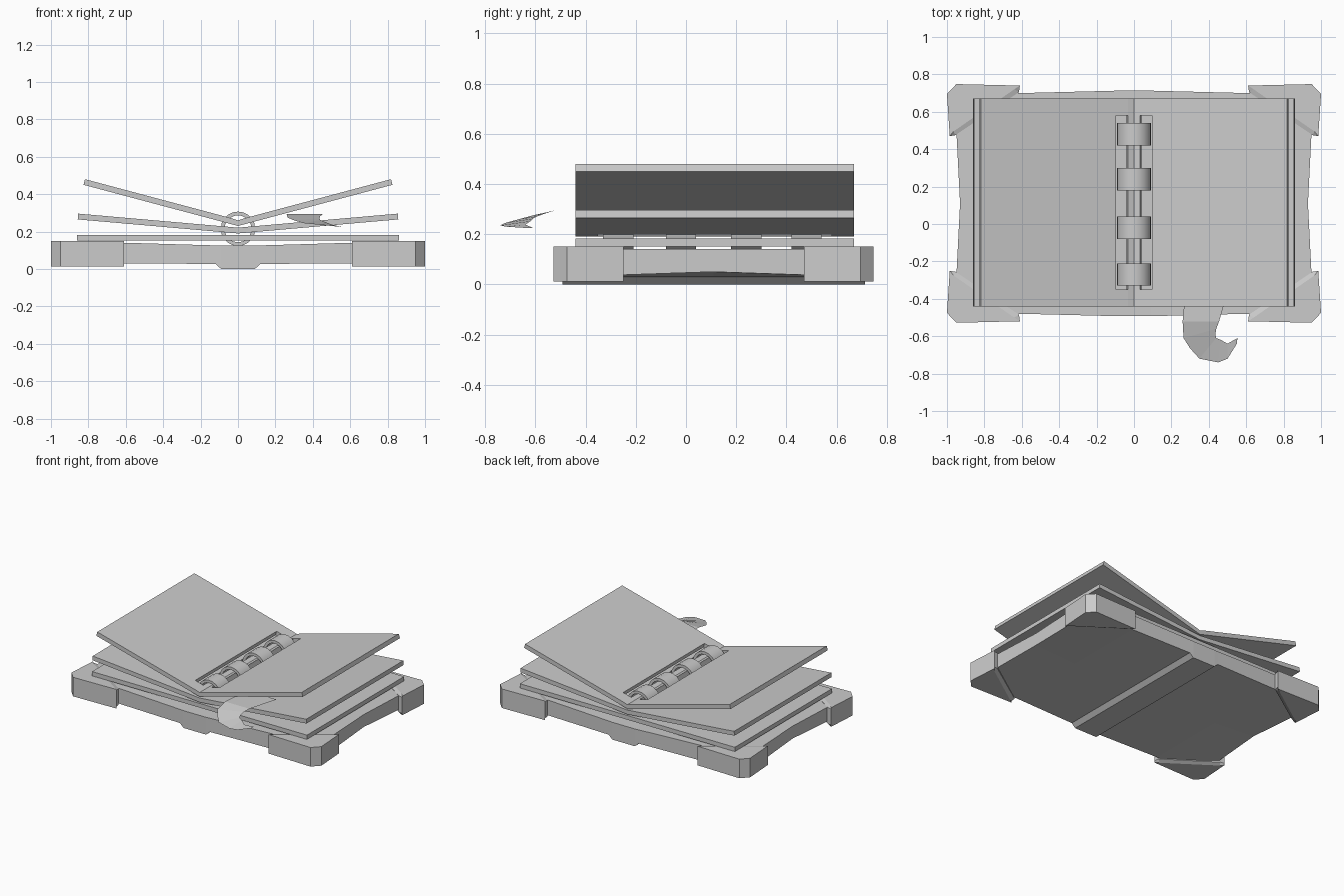
import bpy, bmesh, math

if "Cube" in bpy.data.objects:
    bpy.data.objects.remove(bpy.data.objects["Cube"])

CY = 0.11  # y of the book's middle line


def finish(bm, name):
    bmesh.ops.remove_doubles(bm, verts=bm.verts, dist=1e-5)
    bmesh.ops.recalc_face_normals(bm, faces=bm.faces)
    me = bpy.data.meshes.new(name)
    bm.to_mesh(me)
    bm.free()
    ob = bpy.data.objects.new(name, me)
    bpy.context.collection.objects.link(ob)
    return ob


def loft(bm, loops, closed=False):
    """Skin equal-length closed loops; cap the ends unless the loft is closed."""
    rings = [[bm.verts.new(p) for p in lp] for lp in loops]
    n = len(rings[0])
    pairs = list(zip(rings, rings[1:]))
    if closed:
        pairs.append((rings[-1], rings[0]))
    else:
        bm.faces.new(rings[0])
        bm.faces.new(rings[-1])
    for a, b in pairs:
        for i in range(n):
            j = (i + 1) % n
            bm.faces.new((a[i], a[j], b[j], b[i]))


# Cover: stations across x, pinched at the middle of each side, with a raised spine
half = [(0.09, 0.603, 0.125, 0.0), (0.12, 0.602, 0.126, 0.027),
        (0.6, 0.59, 0.14, 0.03), (0.96, 0.59, 0.14, 0.03)]
stations = [(-x, h, t, b) for x, h, t, b in reversed(half)] + half
loops = []
for x, h, top, bot in stations:
    end = abs(x) > 0.9
    xm = math.copysign(0.93, x) if end else x
    bm_z = 0.05 if end else bot
    loops.append([(x, CY - h, bot), (xm, CY, bm_z), (x, CY + h, bot),
                  (x, CY + h, top), (xm, CY, top), (x, CY - h, top)])
bm = bmesh.new()
loft(bm, loops)
finish(bm, "cover")

# Corner guards: diagonal inner edge with a small bevel, repeated at all four corners
outer = [(0.61, 0.63), (0.95, 0.638), (1.0, 0.585), (0.985, 0.36)]
full = outer + [(0.955, 0.365), (0.615, 0.595)]
inset = outer + [(0.965, 0.385), (0.64, 0.61)]
for sx in (-1, 1):
    for sy in (-1, 1):
        bm = bmesh.new()
        loft(bm, [[(sx * x, CY + sy * y, z) for x, y in prof]
                  for prof, z in ((inset, 0.012), (full, 0.025), (full, 0.142), (inset, 0.15))])
        finish(bm, "corner_guard")


# Page leaves: slotted boards hinged at the middle
def leaf(name, side, length, z0, rise, thick=0.031):
    a = math.atan2(rise, length)
    xs = [0, 0.04, 0.105, length]
    ys = [-0.44, -0.35, 0.58, 0.67]
    bm = bmesh.new()
    g = [[bm.verts.new((side * x, y, z0 + x * math.tan(a))) for y in ys] for x in xs]
    faces = [bm.faces.new((g[i][j], g[i + 1][j], g[i + 1][j + 1], g[i][j + 1]))
             for i in range(3) for j in range(3) if (i, j) != (1, 1)]
    ret = bmesh.ops.extrude_face_region(bm, geom=faces, use_keep_orig=True)
    for v in ret["geom"]:
        if isinstance(v, bmesh.types.BMVert):
            x = max(0, side * v.co.x - thick * math.sin(a))
            v.co.x = side * x
            v.co.z += thick * math.cos(a)
    finish(bm, name)


for s in (-1, 1):
    leaf("bottom_page", s, 0.86, 0.151, 0)
    leaf("middle_page", s, 0.857, 0.19, 0.075)
    leaf("upper_page", s, 0.826, 0.23, 0.22)

# Binding rings
N = 20
for yc in (-0.27, -0.02, 0.24, 0.48):
    bm = bmesh.new()
    prof = [(0.072, -0.06), (0.092, -0.06), (0.092, 0.06), (0.072, 0.06)]
    loft(bm, [[(r * math.cos(t), yc + y, 0.215 + r * math.sin(t)) for r, y in prof]
              for t in (2 * math.pi * i / N for i in range(N))], closed=True)
    ob = finish(bm, "binding_ring")
    bpy.ops.object.select_all(action='DESELECT')
    ob.select_set(True)
    bpy.context.view_layer.objects.active = ob
    bpy.ops.object.shade_smooth_by_angle(angle=math.radians(35))

# Ribbon bookmark: thin strip curling out under the upper page
left = [(.28, -.30, .295), (.26, -.52, .295), (.265, -.61, .275), (.30, -.665, .26),
        (.35, -.72, .245), (.45, -.74, .235), (.50, -.72, .23), (.55, -.64, .225)]
right = [(.52, -.30, .295), (.455, -.52, .295), (.44, -.56, .283), (.435, -.59, .272),
         (.44, -.61, .262), (.465, -.62, .252), (.50, -.64, .238), (.553, -.61, .225)]
bm = bmesh.new()
L = [bm.verts.new(p) for p in left]
R = [bm.verts.new(p) for p in right]
for i in range(len(L) - 1):
    bm.faces.new((L[i], L[i + 1], R[i + 1], R[i]))
finish(bm, "ribbon_bookmark")
